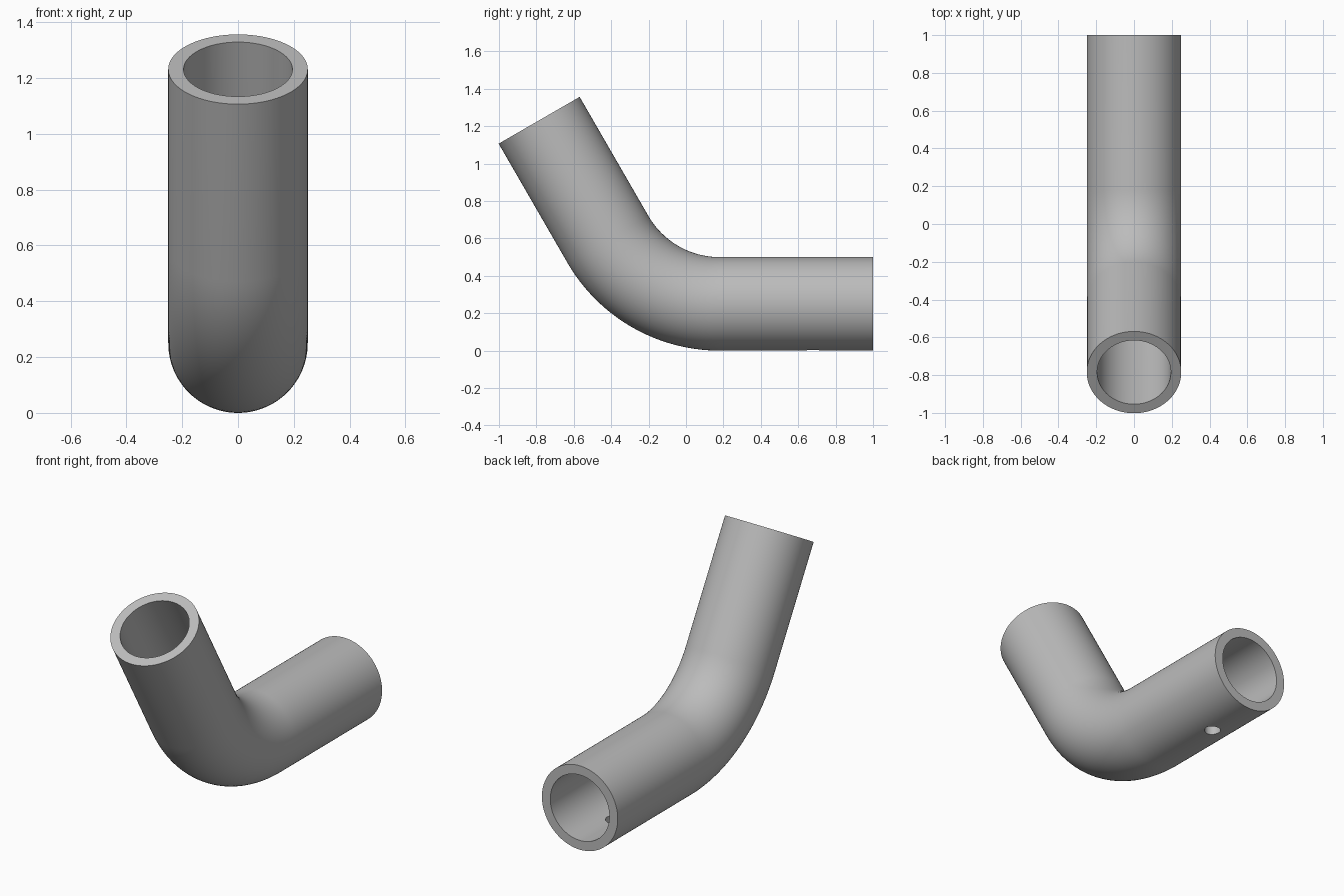
import bpy, bmesh, math
from mathutils import Vector

cube = bpy.data.objects.get("Cube")
if cube:
    bpy.data.objects.remove(cube, do_unlink=True)

OUTER, INNER = 0.25, 0.195
BEND, ANGLE = 0.69, math.radians(60)
SIDES, STEPS = 96, 32
START_Y, BEND_Y, LEG = 1.0, 0.18, 0.735

# Plain grey metal
grey = bpy.data.materials.new("grey")
grey.use_nodes = True
colour = (0.5, 0.5, 0.5, 1)
grey.diffuse_color = colour
grey.node_tree.nodes["Principled BSDF"].inputs["Base Color"].default_value = colour


def add_object(name, bm):
    bmesh.ops.recalc_face_normals(bm, faces=bm.faces)
    mesh = bpy.data.meshes.new(name)
    bm.to_mesh(mesh)
    bm.free()
    mesh.materials.append(grey)
    obj = bpy.data.objects.new(name, mesh)
    bpy.context.collection.objects.link(obj)
    return obj


# Centre line: straight leg, circular bend, raised leg
path = [(Vector((0, START_Y, OUTER)), 0)]
for i in range(STEPS + 1):
    a = ANGLE * i / STEPS
    path.append((Vector((0, BEND_Y - BEND * math.sin(a),
                         OUTER + BEND * (1 - math.cos(a)))), a))
end = path[-1][0] + LEG * Vector((0, -math.cos(ANGLE), math.sin(ANGLE)))
path.append((end, ANGLE))


# Sweep the wall section along the centre line
def ring(bm, centre, angle, radius):
    side, up = Vector((1, 0, 0)), Vector((0, math.sin(angle), math.cos(angle)))
    turns = [math.tau * i / SIDES for i in range(SIDES)]
    return [bm.verts.new(centre + radius * (side * math.cos(t) + up * math.sin(t)))
            for t in turns]


def bridge(bm, a, b):
    for i in range(SIDES):
        j = (i + 1) % SIDES
        bm.faces.new((a[i], a[j], b[j], b[i]))


bm = bmesh.new()
outside = [ring(bm, c, a, OUTER) for c, a in path]
inside = [ring(bm, c, a, INNER) for c, a in path]
loop = outside + inside[::-1]
for k in range(len(loop)):
    bridge(bm, loop[k], loop[(k + 1) % len(loop)])
pipe = add_object("bent_pipe", bm)

# Small round hole through the underside
bm = bmesh.new()
bmesh.ops.create_cone(bm, cap_ends=True, segments=32, radius1=0.045,
                      radius2=0.045, depth=0.3)
cutter = add_object("hole_cutter", bm)
cutter.location = (0, 0.68, 0)
cutter.hide_render = True
cutter.hide_viewport = True

bpy.context.view_layer.objects.active = pipe
pipe.select_set(True)
cut = pipe.modifiers.new("drain_hole", 'BOOLEAN')
cut.operation = 'DIFFERENCE'
cut.solver = 'EXACT'
cut.object = cutter
bpy.ops.object.modifier_apply(modifier=cut.name)
bpy.data.objects.remove(cutter, do_unlink=True)
bpy.ops.object.shade_smooth_by_angle(angle=math.radians(30))
